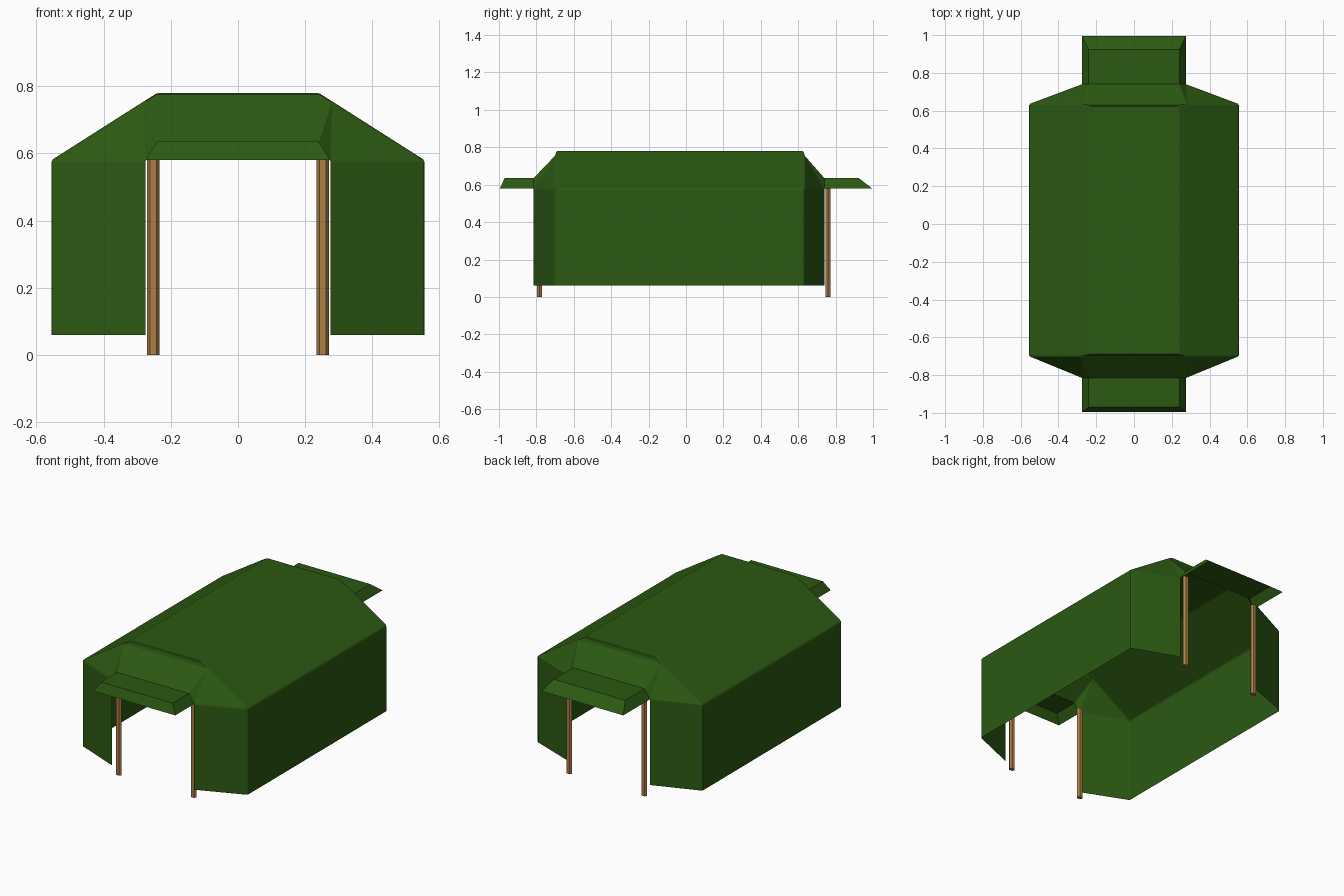
import bpy, bmesh

if "Cube" in bpy.data.objects:
    bpy.data.objects.remove(bpy.data.objects["Cube"])


def material(name, color):
    m = bpy.data.materials.new(name)
    m.diffuse_color = color
    m.use_nodes = True
    m.node_tree.nodes["Principled BSDF"].inputs["Base Color"].default_value = m.diffuse_color
    return m


GREEN = material("canvas_green", (0.025, 0.10, 0.006, 1))
WOOD = material("wood", (0.42, 0.21, 0.06, 1))


def build(name, faces, mat, bevel=0):
    """Make one mesh from a list of faces given as corner points."""
    bm = bmesh.new()
    for f in faces:
        bm.faces.new([bm.verts.new(p) for p in f])
    bmesh.ops.remove_doubles(bm, verts=bm.verts, dist=1e-4)
    bmesh.ops.recalc_face_normals(bm, faces=bm.faces)
    me = bpy.data.meshes.new(name)
    bm.to_mesh(me)
    bm.free()
    me.materials.append(mat)
    ob = bpy.data.objects.new(name, me)
    bpy.context.collection.objects.link(ob)
    if bevel:
        b = ob.modifiers.new("seams", "BEVEL")
        b.width, b.segments, b.limit_method = bevel, 1, "ANGLE"
    return ob


def flip(p):
    return (-p[0], p[1], p[2])


def both(face):
    return [face, [flip(p) for p in face][::-1]]


def across(a, b):
    """Panel spanning from the right side to its mirror image."""
    return [a, b, flip(b), flip(a)]


# half profiles: wall foot, eave, roof shoulder, raised cap; door foot, door head, awning edge
BODY = [(0.555, 0.06), (0.555, 0.58), (0.28, 0.755), (0.24, 0.78)]
DOOR = [(0.275, 0.06), (0.275, 0.58), (0.24, 0.635)]


def station(y, s):
    inset = [0, 0, 0, 0.008]
    return [(x, y - s * i, z) for (x, z), i in zip(BODY, inset)]


# tent body: walls, roof slopes, raised cap and hipped ends
front, back = station(-0.70, -1), station(0.635, 1)
faces = []
for i in range(3):
    faces += both([front[i], front[i + 1], back[i + 1], back[i]])
faces.append(across(front[3], back[3]))
for (foot, eave, shoulder, cap), yd in ((front, -0.815), (back, 0.74)):
    d0, d1, d2 = [(x, yd, z) for x, z in DOOR]
    faces += both([foot, eave, d1, d0])
    faces += both([eave, shoulder, d1])
    faces += both([shoulder, d2, d1])
    faces.append(across(shoulder, d2))
    faces.append(across(cap, shoulder))
build("tent_body", faces, GREEN, 0.005)

# porch awnings and their posts
for name, yd, ytop, ylip, ypost in (("front", -0.815, -0.97, -0.995, -0.98),
                                    ("back", 0.74, 0.925, 0.995, 0.95)):
    head, edge = [(x, yd, z) for x, z in DOOR[1:]]
    top, lip = (0.24, ytop, 0.635), (0.275, ylip, 0.58)
    build(name + "_awning", [across(edge, top), across(top, lip)]
          + both([head, edge, top, lip]), GREEN)
    for side, sx in (("left", -1), ("right", 1)):
        bpy.ops.mesh.primitive_cylinder_add(vertices=6, radius=0.019, depth=0.585,
                                            location=(sx * 0.2525, ypost, 0.2925),
                                            rotation=(0, 0, 0.5236))
        post = bpy.context.object
        post.name = f"{name}_{side}_post"
        bpy.ops.object.transform_apply(rotation=True)
        post.scale.y = 0.8
        post.data.materials.append(WOOD)
